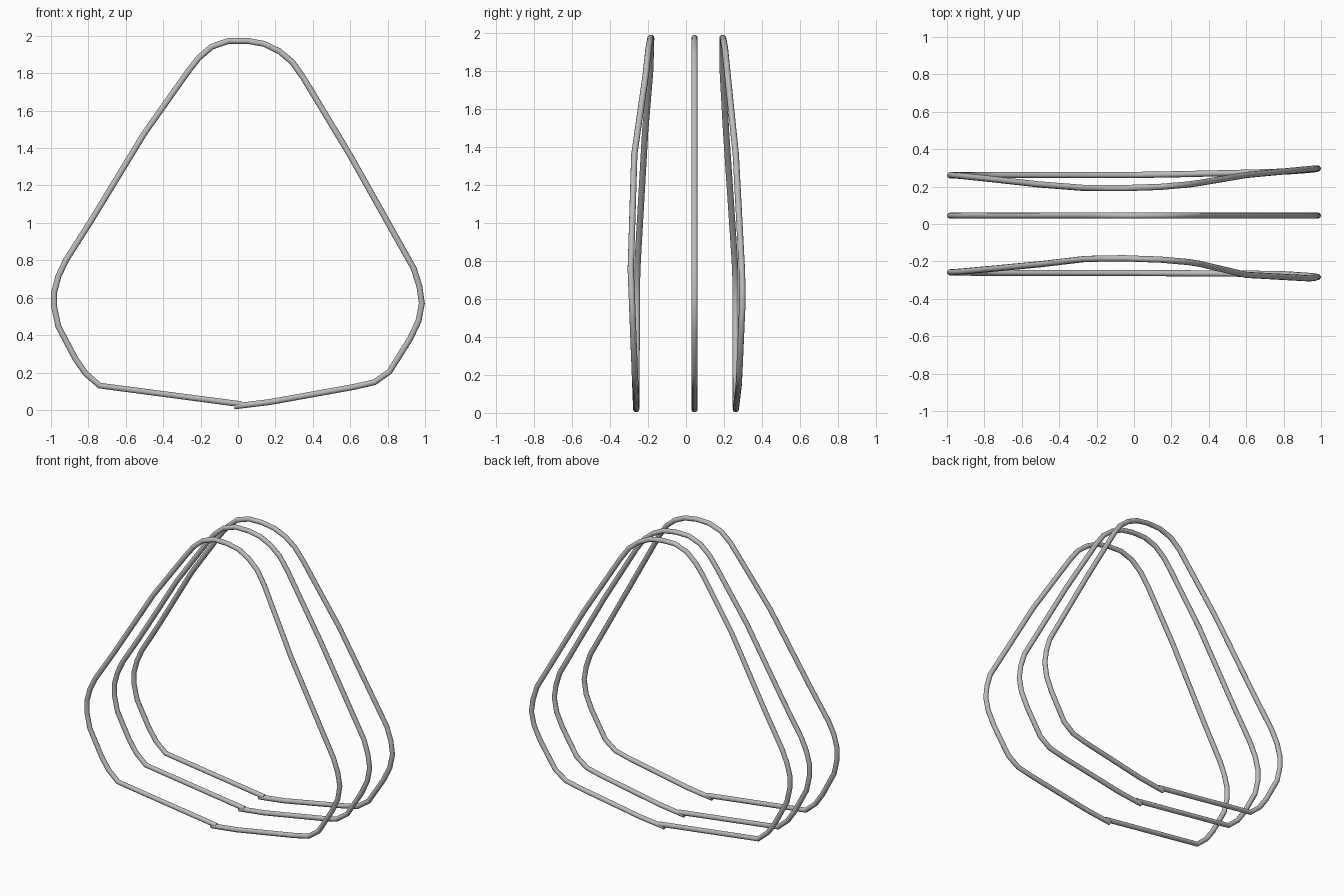
import bpy
from math import radians

cube = bpy.data.objects.get("Cube")
if cube:
    bpy.data.objects.remove(cube, do_unlink=True)

TUBE_RADIUS = 0.0165

# Single metal colour
grey = bpy.data.materials.new("grey_metal")
grey.use_nodes = True
colour = (0.5, 0.5, 0.5, 1)
grey.diffuse_color = colour
grey.node_tree.nodes["Principled BSDF"].inputs["Base Color"].default_value = colour

# Rounded triangle path (x, z), running from the bottom joint up the left side
# over the top and down the right side back to the joint
left_path = [(-.02, .019), (.03, .025), (.17, .042), (.62, .123), (.73, .148), (.81, .205),
             (.92, .38), (.965, .475), (.983, .57), (.97, .66), (.94, .755),
             (.6, 1.36), (.35, 1.775), (.29, 1.86), (.22, 1.918), (.14, 1.957), (.05, 1.973)]
right_path = [(-.05, 1.973), (-.14, 1.942), (-.21, 1.882), (-.27, 1.805), (-.5, 1.48),
              (-.78, 1.02), (-.92, .8), (-.96, .715), (-.983, .63), (-.983, .55),
              (-.96, .445), (-.87, .275), (-.815, .195), (-.74, .13), (.02, .03)]


def depth_at(z, keys):
    """Linear interpolation of y over height."""
    if z <= keys[0][0]:
        return keys[0][1]
    for (z0, y0), (z1, y1) in zip(keys, keys[1:]):
        if z <= z1:
            return y0 + (y1 - y0) * (z - z0) / (z1 - z0)
    return keys[-1][1]


def wire_loop(name, left_keys, right_keys):
    """Sweep a round tube along the path, bent in y by the height keys."""
    points = [(x, depth_at(z, left_keys), z) for x, z in left_path]
    points += [(x, depth_at(z, right_keys), z) for x, z in right_path]
    curve = bpy.data.curves.new(name, "CURVE")
    curve.dimensions = "3D"
    curve.bevel_depth = TUBE_RADIUS
    curve.bevel_resolution = 3
    curve.use_fill_caps = True
    spline = curve.splines.new("POLY")
    spline.points.add(len(points) - 1)
    for point, position in zip(spline.points, points):
        point.co = (*position, 1)
    curve.materials.append(grey)
    loop = bpy.data.objects.new(name, curve)
    bpy.context.collection.objects.link(loop)
    bpy.ops.object.select_all(action="DESELECT")
    loop.select_set(True)
    bpy.context.view_layer.objects.active = loop
    bpy.ops.object.convert(target="MESH")
    bpy.ops.object.shade_smooth_by_angle(angle=radians(50))


# Flat middle loop between two gently bowed outer loops
wire_loop("middle_loop", [(0, .045)], [(0, .045)])
wire_loop("back_loop",
          [(.02, .262), (.15, .278), (.6, .298), (.76, .294), (1.36, .262),
           (1.78, .219), (1.92, .205), (1.98, .194)],
          [(.02, .262), (.75, .26), (1.48, .211), (1.8, .193), (1.98, .192)])
wire_loop("front_loop",
          [(.02, -.262), (.2, -.269), (.76, -.291), (1.36, -.272),
           (1.78, -.212), (1.92, -.197), (1.98, -.186)],
          [(.02, -.262), (.75, -.257), (1.48, -.215), (1.8, -.188), (1.98, -.183)])
